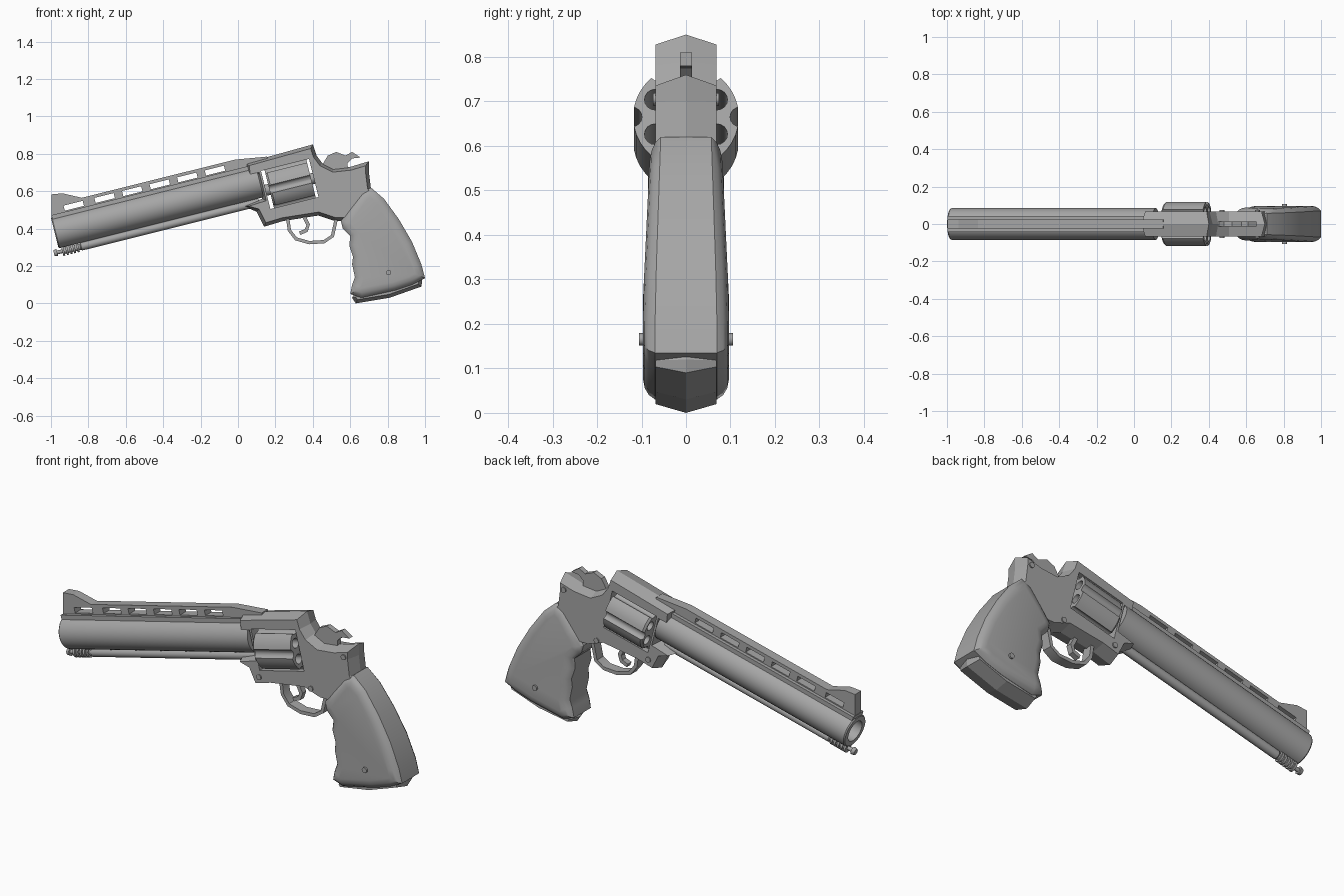
import bpy, bmesh, math
from mathutils import Matrix, Vector

cube = bpy.data.objects.get("Cube")
if cube:
    bpy.data.objects.remove(cube, do_unlink=True)

# One grey for every part
grey = bpy.data.materials.new("gunmetal grey")
grey.use_nodes = True
colour = (0.38, 0.38, 0.38, 1)
grey.diffuse_color = colour
grey.node_tree.nodes["Principled BSDF"].inputs["Base Color"].default_value = colour

# Barrel space: x runs from the muzzle backwards, z away from the bore
TILT = Matrix.Translation((-0.98, 0, 0.377)) @ Matrix.Rotation(math.radians(-14), 4, "Y")


def finish(name, bm, smooth=True, tilt=False):
    """Turn a bmesh into a finished object."""
    bmesh.ops.remove_doubles(bm, verts=bm.verts, dist=1e-5)
    if tilt:
        bm.transform(TILT)
    bmesh.ops.recalc_face_normals(bm, faces=bm.faces)
    mesh = bpy.data.meshes.new(name)
    bm.to_mesh(mesh)
    bm.free()
    mesh.materials.append(grey)
    obj = bpy.data.objects.new(name, mesh)
    bpy.context.collection.objects.link(obj)
    if smooth:
        shade(obj)
    return obj


def shade(obj):
    bpy.ops.object.select_all(action="DESELECT")
    obj.select_set(True)
    bpy.context.view_layer.objects.active = obj
    bpy.ops.object.shade_smooth_by_angle(angle=math.radians(35))


def inset(outline, amount):
    """Move every side of a closed outline inwards."""
    pts = [Vector(p) for p in outline]
    n = len(pts)
    area = sum(pts[i - 1].cross(pts[i]) for i in range(n))
    sign = 1 if area > 0 else -1
    result = []
    for i, p in enumerate(pts):
        a = (p - pts[i - 1]).normalized()
        b = (pts[(i + 1) % n] - p).normalized()
        normal = Vector((-a.y - b.y, a.x + b.x)) * sign
        result.append(p + normal * amount / max(1 + a.dot(b), 0.5))
    return result


def prism(bm, outline, layers):
    """Stack insets of a side outline across y; layers are (y, inset)."""
    rings = [[bm.verts.new((p[0], y, p[1])) for p in inset(outline, d)] for y, d in layers]
    for low, high in zip(rings, rings[1:]):
        for i in range(len(low)):
            bm.faces.new((low[i - 1], low[i], high[i], high[i - 1]))
    bm.faces.new(rings[0])
    bm.faces.new(reversed(rings[-1]))


def plate(name, outline, half, smooth=False, tilt=False):
    bm = bmesh.new()
    prism(bm, outline, [(-half, 0), (half, 0)])
    return finish(name, bm, smooth, tilt)


def lathe(bm, profile, y=0, z=0, sides=32):
    """Spin (x, radius) points about a line along x."""
    rings = []
    for x, r in profile:
        angles = [math.tau * i / sides for i in range(sides)]
        rings.append([bm.verts.new((x, y + r * math.cos(a), z + r * math.sin(a))) for a in angles])
    for low, high in zip(rings, rings[1:]):
        for i in range(sides):
            bm.faces.new((low[i - 1], low[i], high[i], high[i - 1]))


def box(x0, x1, z0, z1):
    return [(x0, z0), (x1, z0), (x1, z1), (x0, z1)]


def strip(path, thick):
    """Closed outline of a band that follows an open path."""
    pts = [Vector(p) for p in path]
    left, right = [], []
    for i, p in enumerate(pts):
        d = (pts[min(i + 1, len(pts) - 1)] - pts[max(i - 1, 0)]).normalized()
        side = Vector((-d.y, d.x)) * thick / 2
        left.append(p + side)
        right.append(p - side)
    return left + right[::-1]


def cut(obj, bm, tilt=True):
    """Subtract a cutter mesh, then throw the cutter away."""
    cutter = finish("cutter", bm, False, tilt)
    cutter.hide_render = True
    mod = obj.modifiers.new("cut", "BOOLEAN")
    mod.operation = "DIFFERENCE"
    mod.solver = "EXACT"
    mod.object = cutter
    bpy.context.view_layer.objects.active = obj
    bpy.ops.object.modifier_apply(modifier=mod.name)
    bpy.data.objects.remove(cutter, do_unlink=True)


# Barrel with an open bore
bm = bmesh.new()
lathe(bm, [(0.3, 0), (0.3, 0.055), (0, 0.055), (0, 0.08), (0.006, 0.085), (1.13, 0.085), (1.13, 0)])
finish("barrel", bm, tilt=True)

# Rib with front sight and slots
plate("rib_base", box(0.005, 1.15, 0.05, 0.096), 0.042, tilt=True)
rib = plate("sight_rib", [(0.0, 0.07), (0.033, 0.204), (0.092, 0.195), (0.186, 0.147), (1.03, 0.147),
                          (1.2, 0.121), (1.2, 0.07)], 0.025, tilt=True)
bm = bmesh.new()
for centre in [0.134] + [0.304 + 0.152 * i for i in range(5)]:
    prism(bm, box(centre - 0.053, centre + 0.053, 0.102, 0.13), [(-0.1, 0), (0.1, 0)])
cut(rib, bm)

# Ejector rod with ringed head
profile = [(-0.03, 0), (-0.03, 0.016), (-0.012, 0.02), (-0.012, 0.01), (0.015, 0.01)]
for i in range(5):
    x = 0.015 + 0.02 * i
    profile += [(x, 0.026), (x + 0.011, 0.026), (x + 0.011, 0.017), (x + 0.02, 0.017)]
profile += [(0.12, 0.022), (1.1, 0.022), (1.1, 0)]
bm = bmesh.new()
lathe(bm, profile, z=-0.105, sides=16)
finish("ejector_rod", bm, tilt=True)

# Frame with ridged edges, running down through the grip to the butt
frame_outline = [
    (0.04, 0.75), (0.40, 0.85), (0.42, 0.79), (0.45, 0.75), (0.51, 0.72), (0.60, 0.73), (0.70, 0.76),
    (0.70, 0.70), (0.71, 0.62), (0.85, 0.44), (0.96, 0.18), (0.985, 0.12), (0.98, 0.09), (0.81, 0.03),
    (0.63, 0), (0.61, 0.03), (0.68, 0.18), (0.62, 0.37), (0.56, 0.44), (0.52, 0.44), (0.43, 0.47),
    (0.24, 0.44), (0.14, 0.41), (0.10, 0.49), (0.03, 0.52), (0.13, 0.56), (0.10, 0.68), (0.05, 0.67)]
bm = bmesh.new()
prism(bm, frame_outline, [(-0.068, 0.018), (0, 0), (0.068, 0.018)])
frame = finish("frame", bm, smooth=False)
bm = bmesh.new()
prism(bm, box(1.15, 1.415, -0.155, 0.055), [(-0.2, 0), (0.2, 0)])
cut(frame, bm)

# Cylinder with six chambers and six flutes
DRUM_Z = -0.052
bm = bmesh.new()
lathe(bm, [(1.17, 0), (1.17, 0.11), (1.18, 0.119), (1.4, 0.119), (1.4, 0)], z=DRUM_Z, sides=36)
drum = finish("cylinder", bm, False, True)
bm = bmesh.new()
for i in range(12):
    a = math.tau * i / 12
    reach, r = (0.08, 0.024) if i % 2 else (0.122, 0.023)
    lathe(bm, [(1.1, 0), (1.1, r), (1.5, r), (1.5, 0)], reach * math.cos(a), DRUM_Z + reach * math.sin(a), 16)
cut(drum, bm)
shade(drum)
bm = bmesh.new()
lathe(bm, [(1.12, 0), (1.12, 0.03), (1.43, 0.03), (1.43, 0)], z=DRUM_Z, sides=16)
finish("cylinder_pin", bm, tilt=True)

# Grip with finger grooves, thinner towards the top
grip_outline = [
    (0.71, 0.62), (0.78, 0.56), (0.86, 0.45), (0.93, 0.33), (0.98, 0.21), (1.0, 0.135), (0.93, 0.1),
    (0.84, 0.07), (0.66, 0.03), (0.60, 0.05), (0.61, 0.10), (0.625, 0.14), (0.61, 0.21), (0.615, 0.25),
    (0.595, 0.31), (0.60, 0.36), (0.56, 0.40), (0.55, 0.44), (0.60, 0.51), (0.66, 0.59)]
bm = bmesh.new()
side = [(0.068, 0), (0.082, 0.01), (0.091, 0.025), (0.095, 0.045)]
prism(bm, grip_outline, [(-y, d) for y, d in reversed(side)] + side)
for v in bm.verts:
    v.co.y *= 1.02 - 0.5 * max(0, v.co.z - 0.25)
finish("grip", bm)

# Trigger, guard and hammer
plate("trigger_guard", strip([(0.265, 0.46), (0.275, 0.39), (0.31, 0.345), (0.38, 0.325), (0.46, 0.33),
                              (0.505, 0.36), (0.525, 0.45)], 0.018), 0.026, True)
plate("trigger", strip([(0.35, 0.47), (0.375, 0.42), (0.365, 0.39), (0.33, 0.375)], 0.02), 0.015, True)
plate("hammer", [(0.45, 0.74), (0.48, 0.79), (0.525, 0.81), (0.575, 0.79), (0.61, 0.81), (0.655, 0.78),
                 (0.61, 0.775), (0.585, 0.75), (0.59, 0.70), (0.49, 0.70)], 0.014)

# Cross pins
for name, x, z, half in [("rear_pin", 0.66, 0.705, 0.074), ("trigger_pin", 0.47, 0.49, 0.074),
                         ("front_pin", 0.17, 0.47, 0.074), ("grip_pin", 0.805, 0.165, 0.106)]:
    ring = [(x + 0.014 * math.cos(a), z + 0.014 * math.sin(a)) for a in (math.tau * i / 12 for i in range(12))]
    plate(name, ring, half, True)
